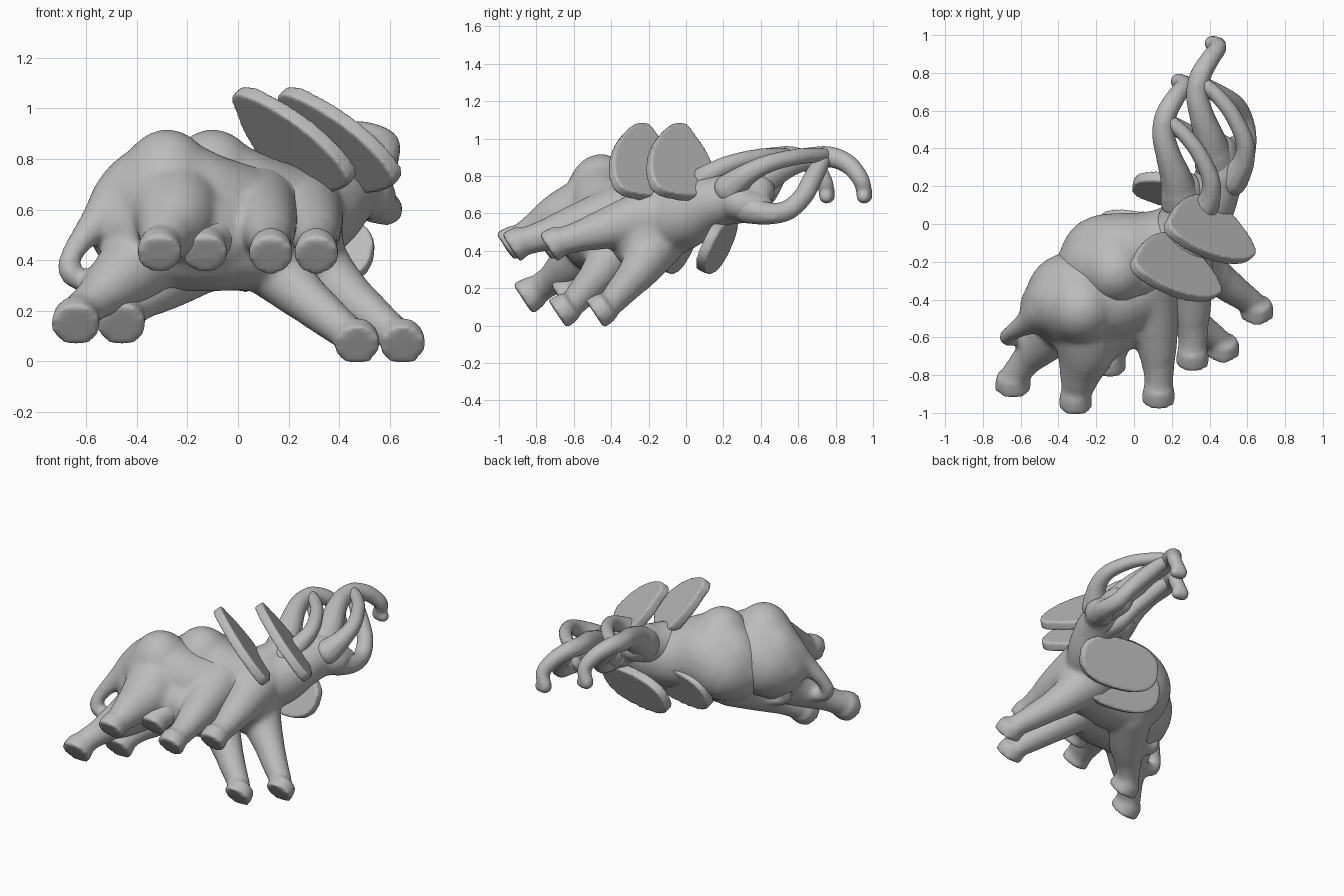
import bpy, bmesh, math
from mathutils import Vector, Matrix

if "Cube" in bpy.data.objects:
    bpy.data.objects.remove(bpy.data.objects["Cube"])

OFFSET = Vector((0.18, 0.20, 0.0))      # second animal is a shifted copy
FOOT_DIR = Vector((0, -0.83, -0.55)).normalized()

grey = bpy.data.materials.new("grey_clay")
grey.diffuse_color = (0.5, 0.5, 0.5, 1)
grey.use_nodes = True
grey.node_tree.nodes["Principled BSDF"].inputs["Base Color"].default_value = grey.diffuse_color


def catmull(a, b, c, d, t):
    return 0.5 * (2 * b + (c - a) * t + (2 * a - 5 * b + 4 * c - d) * t * t
                  + (3 * b - a - 3 * c + d) * t ** 3)


def limb(bm, pts):
    """Blend overlapping balls along a path of (x, y, z, radius)."""
    p = [Vector(q) for q in pts]
    p = [p[0]] + p + [p[-1]]
    for i in range(1, len(p) - 2):
        length = (p[i + 1].xyz - p[i].xyz).length
        n = max(4, int(length / (0.18 * min(p[i].w, p[i + 1].w))))
        for k in range(n + 1):
            q = catmull(p[i - 1], p[i], p[i + 1], p[i + 2], k / n)
            bmesh.ops.create_icosphere(bm, subdivisions=3 if q.w > 0.1 else 2,
                                       radius=q.w, matrix=Matrix.Translation(q.xyz))


def foot(bm, centre, radius):
    """Flat flared disc closing off a leg."""
    rot = FOOT_DIR.to_track_quat('Z', 'Y').to_matrix().to_4x4()
    bmesh.ops.create_cone(bm, cap_ends=True, segments=24, radius1=radius * 0.88,
                          radius2=radius, depth=0.09,
                          matrix=Matrix.Translation(Vector(centre)) @ rot)


def plate(bm, rim, normal, thickness):
    """Solid slab from a closed rim."""
    n = Vector(normal).normalized() * thickness / 2
    lo = [bm.verts.new(v - n) for v in rim]
    hi = [bm.verts.new(v + n) for v in rim]
    bm.faces.new(lo)
    bm.faces.new(hi)
    for i in range(len(rim)):
        j = (i + 1) % len(rim)
        bm.faces.new((lo[i], lo[j], hi[j], hi[i]))
    bmesh.ops.recalc_face_normals(bm, faces=bm.faces)


def finish(bm, name, voxel, iterations):
    """Fuse the pieces into one smooth skin, then place both copies."""
    me = bpy.data.meshes.new(name + "_raw")
    bm.to_mesh(me)
    bm.free()
    ob = bpy.data.objects.new("front_" + name, me)
    bpy.context.scene.collection.objects.link(ob)
    rm = ob.modifiers.new("fuse", 'REMESH')
    rm.mode = 'VOXEL'
    rm.voxel_size = voxel
    sm = ob.modifiers.new("soften", 'SMOOTH')
    sm.factor = 0.5
    sm.iterations = iterations
    dg = bpy.context.evaluated_depsgraph_get()
    skin = bpy.data.meshes.new_from_object(ob.evaluated_get(dg))
    skin.name = name
    ob.modifiers.clear()
    ob.data = skin
    bpy.data.meshes.remove(me)
    skin.materials.clear()
    skin.materials.append(grey)
    for f in skin.polygons:
        f.use_smooth = True
        f.material_index = 0
    twin = bpy.data.objects.new("rear_" + name, skin)
    twin.location = OFFSET
    bpy.context.scene.collection.objects.link(twin)


# torso, neck and head
bm = bmesh.new()
limb(bm, [(-.40, -.42, .52, .185), (-.35, -.37, .56, .215), (-.26, -.39, .60, .25),
          (-.12, -.36, .585, .225), (.02, -.31, .57, .205), (.13, -.21, .59, .18),
          (.22, -.08, .65, .145), (.27, .05, .68, .13)])
# belly and breast
limb(bm, [(-.32, -.46, .50, .22), (-.12, -.46, .48, .205), (.05, -.42, .47, .19)])
# peaked haunch, filled out towards the tail and the belly
limb(bm, [(-.28, -.42, .62, .25), (-.28, -.45, .74, .175), (-.28, -.46, .80, .115)])
limb(bm, [(-.28, -.44, .72, .18), (-.38, -.42, .64, .185), (-.44, -.44, .55, .165)])
limb(bm, [(-.28, -.44, .72, .18), (-.14, -.42, .63, .2), (0, -.35, .57, .21)])
limb(bm, [(-.26, -.57, .57, .18), (-.14, -.53, .51, .18), (0, -.44, .5, .19)])
# cheek and jaw
limb(bm, [(.28, .05, .68, .12), (.36, .1, .65, .09), (.36, .2, .63, .075)])
limb(bm, [(.27, .05, .70, .12), (.27, .18, .72, .1)])

# legs: upper hind, upper fore, lower hind, lower fore
legs = [
    [(-.26, -.48, .61, .21), (-.25, -.64, .565, .165), (-.28, -.77, .51, .115),
     (-.3, -.87, .465, .088), (-.31, -.9, .45, .08)],
    [(.06, -.3, .6, .18), (.11, -.55, .54, .125), (.13, -.76, .48, .087), (.13, -.87, .45, .078)],
    [(-.35, -.47, .43, .17), (-.45, -.59, .34, .13), (-.56, -.71, .25, .088), (-.63, -.8, .19, .078)],
    [(.06, -.36, .46, .16), (.2, -.44, .31, .11), (.35, -.55, .18, .085), (.45, -.62, .1, .07)],
]
ends = [(-.31, -.93, .445, .092), (.13, -.9, .44, .092),
        (-.64, -.835, .165, .1), (.47, -.65, .085, .094)]
for path, end in zip(legs, ends):
    limb(bm, path)
    foot(bm, end[:3], end[3])

# curled tail
limb(bm, [(-.46, -.45, .64, .12), (-.56, -.52, .545, .07), (-.64, -.57, .45, .047),
          (-.67, -.6, .37, .046), (-.63, -.6, .325, .046), (-.52, -.58, .315, .05)])
finish(bm, "body", 0.015, 11)

# raised trunk with flared tip
bm = bmesh.new()
limb(bm, [(.25, .12, .72, .11), (.22, .25, .81, .085), (.18, .37, .87, .068),
          (.155, .48, .895, .062), (.17, .58, .9, .058), (.22, .67, .86, .053),
          (.265, .735, .78, .047), (.235, .755, .70, .044)])
limb(bm, [(.235, .755, .695, .044), (.27, .75, .69, .04)])
finish(bm, "trunk", 0.012, 4)

# tusks curving round to meet the trunk
for name, path in (
    ("lower_tusk", [(.36, .12, .63, .085), (.41, .23, .60, .062), (.40, .34, .615, .056),
                    (.36, .425, .69, .054), (.28, .48, .79, .054), (.2, .53, .88, .045)]),
    ("upper_tusk", [(.34, .03, .73, .085), (.40, .13, .81, .06), (.405, .24, .865, .05),
                    (.34, .38, .90, .045), (.26, .48, .91, .042), (.19, .54, .91, .04)])):
    bm = bmesh.new()
    limb(bm, path)
    finish(bm, name, 0.011, 3)

# upper ear: outline in (y, z) projected on a slanted plane
outline = [Vector(p) for p in (
    (-.27, 1.07), (-.34, 1.02), (-.39, .93), (-.4, .82), (-.35, .72), (-.2, .68),
    (-.1, .70), (-.055, .775), (-.09, .89), (-.16, 1.0), (-.21, 1.06))]
rim, m = [], len(outline)
for i in range(m):
    for k in range(5):
        q = catmull(*[outline[(i + j) % m] for j in (-1, 0, 1, 2)], k / 5)
        rim.append(Vector((0.868 - q.y - 0.87 * q.x, q.x, q.y)))
bm = bmesh.new()
plate(bm, rim, (1, .87, 1), 0.06)
finish(bm, "upper_ear", 0.011, 3)

# lower ear: rounded slab hanging under the neck
u = Vector((.98, -.19, 0)).normalized()
v = Vector((.14, .4, .9)).normalized()
c = Vector((.085, -.035, .43))
rim = []
for k in range(48):
    a = 2 * math.pi * k / 48
    cu, sv = math.cos(a), math.sin(a)
    rim.append(c + u * 0.275 * math.copysign(abs(cu) ** 0.8, cu)
               + v * 0.16 * math.copysign(abs(sv) ** 0.8, sv))
bm = bmesh.new()
plate(bm, rim, u.cross(v), 0.06)
finish(bm, "lower_ear", 0.011, 3)
